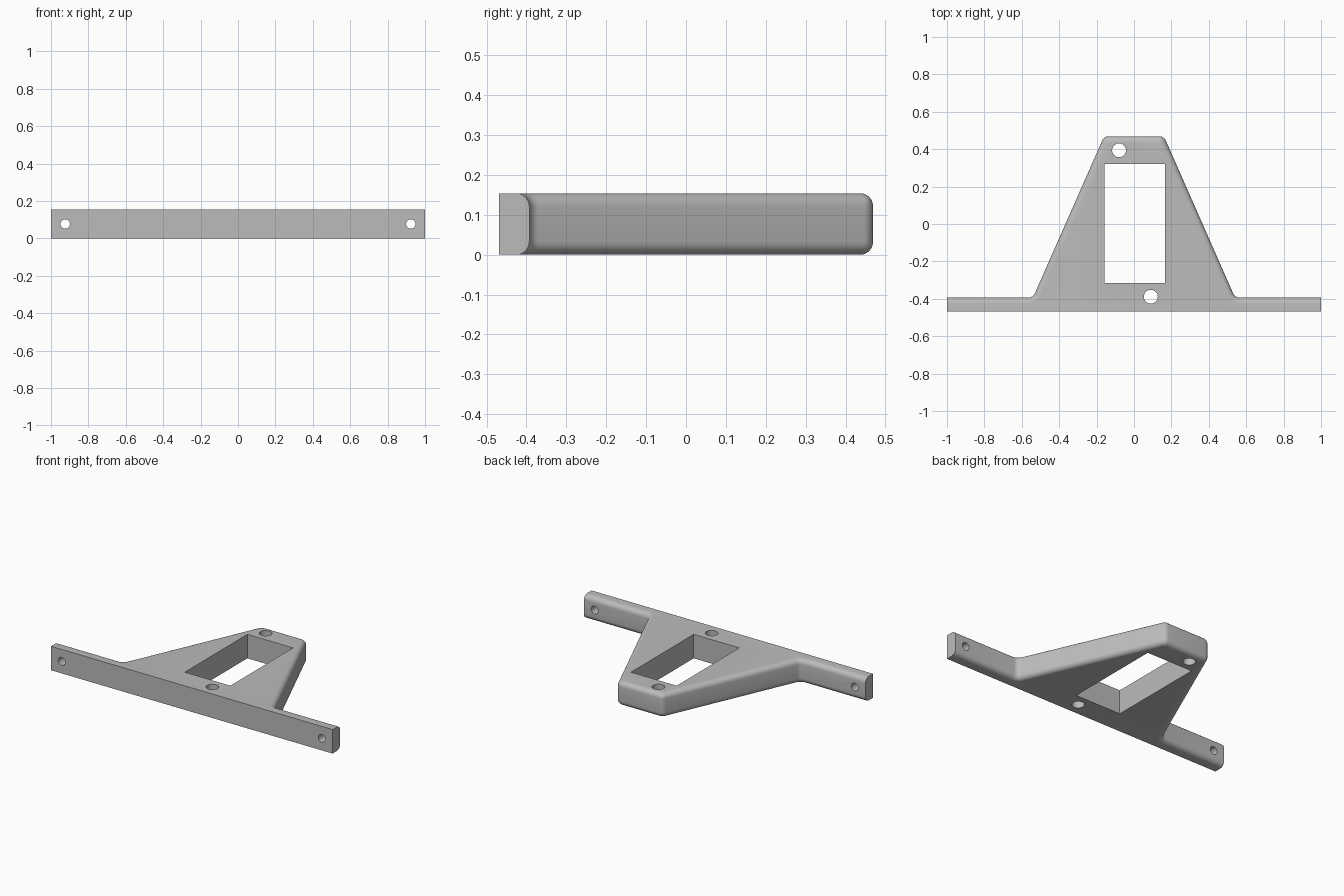
import bpy, bmesh, math
from mathutils import Vector

if "Cube" in bpy.data.objects:
    bpy.data.objects.remove(bpy.data.objects["Cube"])

HEIGHT = 0.154
ROUND = 0.032
grey = bpy.data.materials.new("plain grey")
grey.diffuse_color = (0.5, 0.5, 0.5, 1)
grey.use_nodes = True
grey.node_tree.nodes["Principled BSDF"].inputs["Base Color"].default_value = grey.diffuse_color


def fillet(prev, corner, nxt, radius, steps=5):
    """Replace a sharp plan corner by an arc."""
    p, c, n = Vector(prev), Vector(corner), Vector(nxt)
    a, b = (p - c).normalized(), (n - c).normalized()
    half = a.angle(b) / 2
    centre = c + (a + b).normalized() * radius / math.sin(half)
    start = c + a * radius / math.tan(half) - centre
    end = c + b * radius / math.tan(half) - centre
    return [centre + start.lerp(end, i / steps).normalized() * radius
            for i in range(steps + 1)]


def mesh_object(name, bm):
    bmesh.ops.recalc_face_normals(bm, faces=bm.faces)
    mesh = bpy.data.meshes.new(name)
    bm.to_mesh(mesh)
    bm.free()
    mesh.materials.append(grey)
    obj = bpy.data.objects.new(name, mesh)
    bpy.context.collection.objects.link(obj)
    return obj


# Bracket plan: long front bar with a tapering frame behind it
right = [(1, -0.469), (1, -0.393), (0.54, -0.393), (0.16, 0.469)]
plan = right + [(-x, y) for x, y in reversed(right)]
outline = []
for i, pt in enumerate(plan):
    if abs(pt[0]) == 1:
        outline.append(Vector(pt))
    else:
        outline += fillet(plan[i - 1], pt, plan[(i + 1) % len(plan)], 0.036)

bm = bmesh.new()
base = bm.faces.new([bm.verts.new((p.x, p.y, 0)) for p in outline])
top = bmesh.ops.extrude_face_region(bm, geom=[base])
bmesh.ops.translate(bm, vec=(0, 0, HEIGHT),
                    verts=[v for v in top["geom"] if isinstance(v, bmesh.types.BMVert)])
bmesh.ops.recalc_face_normals(bm, faces=bm.faces)

# Round the long top and bottom edges, leaving the bar ends flat
rims = [e for e in bm.edges
        if abs(e.verts[0].co.z - e.verts[1].co.z) < 1e-5
        and not all(abs(v.co.x) > 0.999 for v in e.verts)]
bmesh.ops.bevel(bm, geom=rims, offset=ROUND, offset_type='OFFSET', segments=6,
                profile=0.5, affect='EDGES', clamp_overlap=False)
bracket = mesh_object("bracket", bm)


def cut(obj, cutter):
    cutter.hide_render = True
    mod = obj.modifiers.new("cut", 'BOOLEAN')
    mod.operation = 'DIFFERENCE'
    mod.solver = 'EXACT'
    mod.object = cutter
    bpy.context.view_layer.objects.active = obj
    bpy.ops.object.modifier_apply(modifier=mod.name)
    bpy.data.objects.remove(cutter)


def drill(x, y, z, radius, sideways=False):
    bm = bmesh.new()
    bmesh.ops.create_cone(bm, cap_ends=True, segments=32, radius1=radius,
                          radius2=radius, depth=0.4)
    hole = mesh_object("drill", bm)
    hole.location = (x, y, z)
    if sideways:
        hole.rotation_euler.x = math.pi / 2
    cut(bracket, hole)


# Rectangular window
bm = bmesh.new()
bmesh.ops.create_cube(bm, size=1)
bmesh.ops.scale(bm, vec=(0.324, 0.636, 0.6), verts=bm.verts)
bmesh.ops.translate(bm, vec=(0.004, 0.003, HEIGHT / 2), verts=bm.verts)
cut(bracket, mesh_object("window_cutter", bm))

# Vertical screw holes, then horizontal holes at the bar ends
drill(-0.08, 0.394, HEIGHT / 2, 0.037)
drill(0.09, -0.389, HEIGHT / 2, 0.037)
for x in (-0.924, 0.924):
    drill(x, -0.43, HEIGHT / 2, 0.025, sideways=True)

bpy.ops.object.select_all(action='DESELECT')
bracket.select_set(True)
bpy.context.view_layer.objects.active = bracket
bpy.ops.object.shade_smooth_by_angle(angle=math.radians(35))
